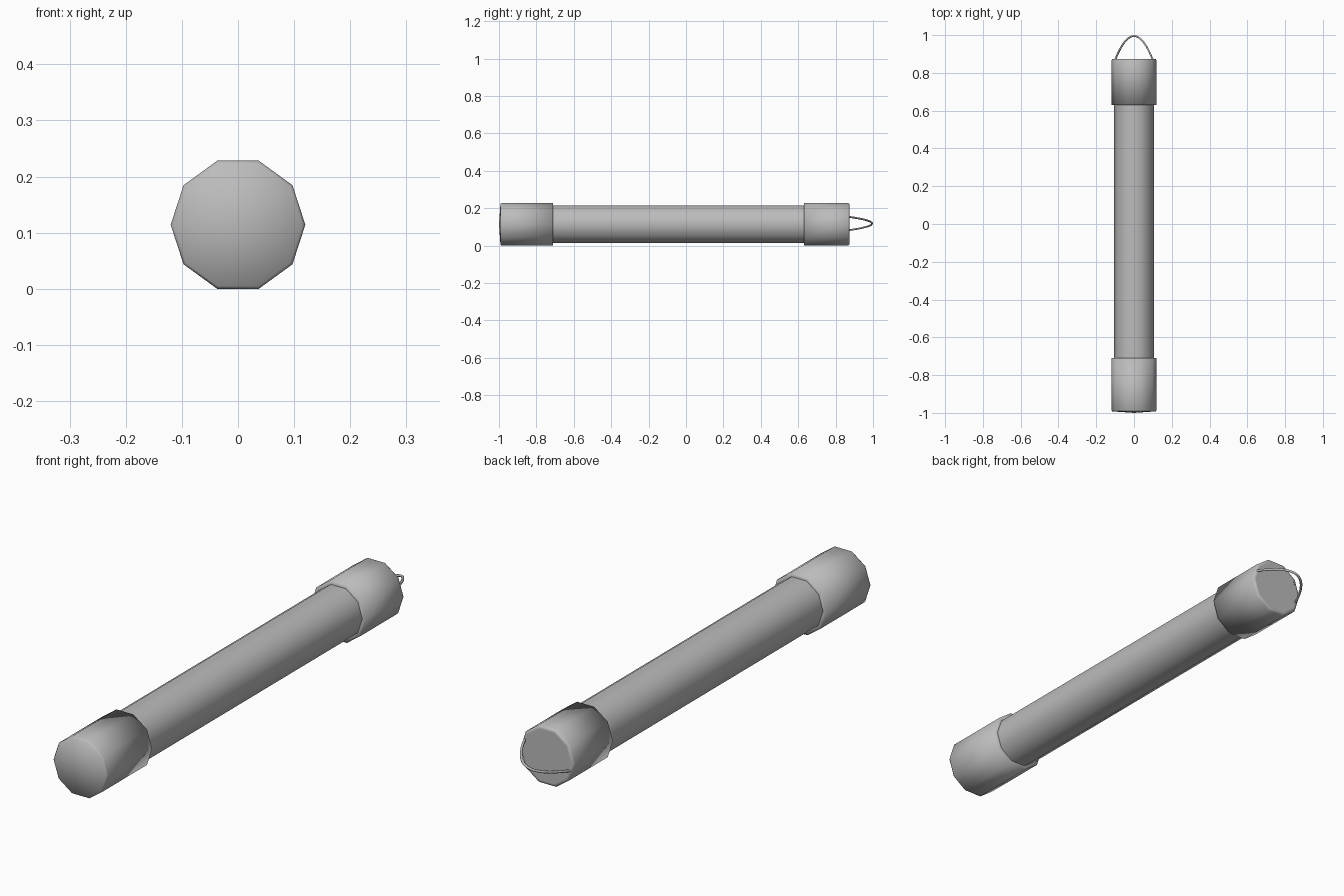
import bpy
import bmesh
import math

SIDES = 10
RADIUS = 0.12
AXIS_Z = RADIUS * math.cos(math.pi / SIDES)

old = bpy.data.objects.get("Cube")
if old:
    bpy.data.objects.remove(old)

# One plain grey for everything
grey = bpy.data.materials.new("plain_grey")
grey.use_nodes = True
colour = (0.5, 0.5, 0.5, 1)
grey.diffuse_color = colour
grey.node_tree.nodes["Principled BSDF"].inputs["Base Color"].default_value = colour


def lathe(name, profile, smooth=True):
    """Turn (radius, y) points, listed front to back, around the long axis."""
    bm = bmesh.new()
    rings = []
    for r, y in profile:
        if r == 0:
            rings.append([bm.verts.new((0, y, AXIS_Z))] * SIDES)
            continue
        angles = [math.tau * k / SIDES for k in range(SIDES)]
        rings.append([bm.verts.new((r * math.cos(a), y, AXIS_Z + r * math.sin(a)))
                      for a in angles])
    for a, b in zip(rings, rings[1:]):
        for k in range(SIDES):
            n = (k + 1) % SIDES
            corners = dict.fromkeys((a[k], b[k], b[n], a[n]))
            bm.faces.new(list(corners)).smooth = smooth
    mesh = bpy.data.meshes.new(name)
    bm.to_mesh(mesh)
    bm.free()
    mesh.materials.append(grey)
    obj = bpy.data.objects.new(name, mesh)
    bpy.context.collection.objects.link(obj)
    return obj


# Long tube and its two wider end caps
lathe("tube", [(0.105, -0.72), (0.105, 0.64)])
lathe("front_cap", [(0, -1.0), (0.115, -0.992), (RADIUS, -0.985),
                    (RADIUS, -0.71), (0.104, -0.71)])
lathe("back_cap", [(0.104, 0.63), (RADIUS, 0.63), (RADIUS, 0.866),
                   (0.115, 0.873), (0.106, 0.873)])

# Flat disc closing the back end
lathe("back_plate", [(0.107, 0.872), (0, 0.872)], smooth=False)

# Thin tilted wire loop on the back end
curve = bpy.data.curves.new("wire_loop", "CURVE")
curve.dimensions = "3D"
curve.bevel_depth = 0.005
curve.bevel_resolution = 1
curve.use_fill_caps = True
spline = curve.splines.new("POLY")
STEPS = 16
spline.points.add(STEPS)
for k, point in enumerate(spline.points):
    t = 2 * k / STEPS - 1
    point.co = (0.1 * t, 0.868 + 0.127 * (1 - t * t), AXIS_Z + 0.036 * t + 0.004, 1)
loop = bpy.data.objects.new("wire_loop", curve)
bpy.context.collection.objects.link(loop)
curve.materials.append(grey)
